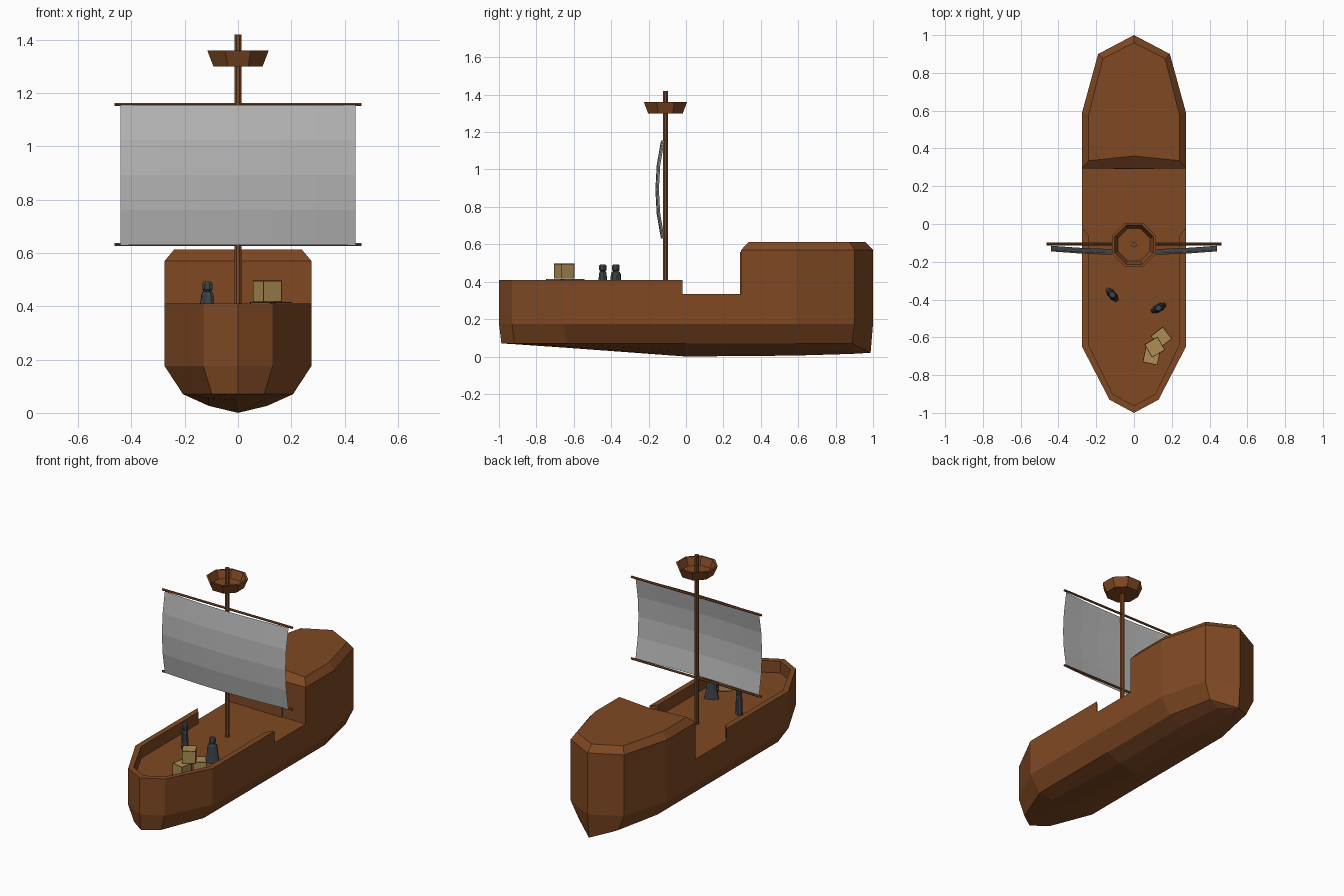
import bpy, bmesh, math
from mathutils import Matrix

if "Cube" in bpy.data.objects:
    bpy.data.objects.remove(bpy.data.objects["Cube"])


def material(name, rgb):
    m = bpy.data.materials.new(name)
    m.diffuse_color = (*rgb, 1)
    m.use_nodes = True
    m.node_tree.nodes["Principled BSDF"].inputs["Base Color"].default_value = m.diffuse_color
    return m


WOOD = material("brown wood", (0.215, 0.066, 0.017))
TRIM = material("dark wood trim", (0.10, 0.040, 0.010))
SAIL = material("grey sailcloth", (0.47, 0.47, 0.47))
CRATE = material("tan crate wood", (0.42, 0.27, 0.09))
CLOTH = material("charcoal cloth", (0.05, 0.06, 0.07))


def finish(name, bm, *mats, fix=True):
    if fix:
        bmesh.ops.remove_doubles(bm, verts=bm.verts, dist=1e-5)
        bmesh.ops.recalc_face_normals(bm, faces=bm.faces)
    me = bpy.data.meshes.new(name)
    bm.to_mesh(me)
    bm.free()
    for m in mats:
        me.materials.append(m)
    ob = bpy.data.objects.new(name, me)
    bpy.context.collection.objects.link(ob)
    return ob


def loft(name, rings, mat, caps=True):
    """Skin a row of closed rings, optionally capping both ends."""
    bm = bmesh.new()
    rows = [[bm.verts.new(p) for p in r] for r in rings]
    n = len(rows[0])
    for a, b in zip(rows, rows[1:]):
        for i in range(n):
            j = (i + 1) % n
            bm.faces.new((a[i], a[j], b[j], b[i]))
    if caps:
        bm.faces.new(rows[0][::-1])
        bm.faces.new(rows[-1])
    return finish(name, bm, mat)


def lathe(name, profile, sides, mat, loc, turn=0.0):
    """Stack of elliptical rings from (rx, ry, z) rows, turned about z."""
    step = 2 * math.pi / sides
    rings = [[(rx * math.cos((i + .5) * step), ry * math.sin((i + .5) * step), z)
              for i in range(sides)] for rx, ry, z in profile]
    ob = loft(name, rings, mat)
    ob.location = loc
    ob.rotation_euler.z = turn
    return ob


DECK, RAIL, MAST_Y = 0.335, 0.41, -0.11

# Hull: cross-sections along y, (y, half width, keel z)
stations = [(-1, 0, .07), (-.93, .13, .066), (-.65, .275, .047), (0, .275, 0),
            (.59, .275, .005), (.9, .19, .014), (1, 0, .02)]
rings = []
for y, w, k in stations:
    yl = y * .987
    chine = k if w == 0 else .07
    half = [(w, y, DECK), (w, y, .175), (.75 * w, yl, chine),
            (.4 * w, yl, k + (chine - k) * .38)]
    rings.append(half + [(0, yl, k)] + [(-x, yy, z) for x, yy, z in reversed(half)])
loft("hull", rings, WOOD, caps=False)

# Bulwark around the bow: (outer x, y, inner x, y)
wall = [(.275, -.02, .24, -.06), (.275, -.65, .24, -.64),
        (.13, -.93, .112, -.90), (0, -1, 0, -.962)]
wall += [(-a, b, -c, d) for a, b, c, d in reversed(wall[:-1])]
loft("bow_bulwark", [[(a, b, DECK), (a, b, RAIL), (c, d, RAIL), (c, d, DECK)]
                     for a, b, c, d in wall], WOOD)

# Stern cabin with chamfered roof
def mirrored(half):
    return half + [(-x, y) for x, y in reversed(half) if x > 0]

plan = mirrored([(0, .295), (.275, .295), (.275, .59), (.19, .9), (0, 1)])
roof = mirrored([(0, .36), (.24, .335), (.24, .58), (.165, .875), (0, .96)])
loft("stern_cabin", [[(x, y, DECK) for x, y in plan], [(x, y, .57) for x, y in plan],
                     [(x, y, .612) for x, y in roof]], WOOD)

# Cabin double door, thin plates
for side, name in ((-1, "left_door"), (1, "right_door")):
    bm = bmesh.new()
    bmesh.ops.create_cube(bm, size=1, matrix=Matrix.Translation((side * .055, .293, .4475))
                          @ Matrix.Diagonal((.109, .006, .225, 1)))
    finish(name, bm, WOOD)

# Mast and lookout basket
lathe("mast", [(.014, .014, DECK - .01), (.014, .014, 1.42)], 8, WOOD, (0, MAST_Y, 0))
lathe("lookout_basket", [(.1, .1, 1.30), (.125, .125, 1.36), (.112, .112, 1.36),
                         (.092, .092, 1.312)], 8, WOOD, (0, MAST_Y, 0))

# Yards
for z, name in ((1.157, "upper_yard"), (.632, "lower_yard")):
    ob = lathe(name, [(.007, .007, -.463), (.007, .007, .463)], 6, WOOD, (0, -.106, z))
    ob.rotation_euler.y = math.pi / 2

# Billowing sail
bm = bmesh.new()
bmesh.ops.create_grid(bm, x_segments=6, y_segments=4, size=1)
for v in bm.verts:
    u, t = v.co.x, v.co.y
    v.co = (.44 * u, -.115 - .03 * (1 - t * t) - .019 * (1 - u * u), .892 + .262 * t)
finish("sail", bm, SAIL, fix=False)

# Crates with dark framed edges
for i, (x, y, z, deg) in enumerate([(.145, -.60, DECK, 38), (.093, -.70, DECK, -12),
                                    (.11, -.652, DECK + .081, 30)]):
    bm = bmesh.new()
    bmesh.ops.create_cube(bm, size=.08)
    inner = list(bm.faces)
    rim = bmesh.ops.inset_individual(bm, faces=inner, thickness=.005, depth=-.002)["faces"]
    for f in rim:
        f.material_index = 1
    for f in inner:
        f.material_index = 0
    ob = finish(f"crate_{i + 1}", bm, CRATE, TRIM)
    ob.location = (x, y, z + .04)
    ob.rotation_euler.z = math.radians(deg)

# Two robed crew figures
robe = [(.046, .022, 0), (.036, .02, .05), (.031, .019, .105), (.024, .016, .118),
        (.015, .013, .121), (.022, .019, .127), (.022, .019, .15), (.016, .014, .158)]
for x, y, deg, name in ((-.115, -.375, -50, "left_crew_figure"),
                        (.13, -.445, 27, "right_crew_figure")):
    lathe(name, robe, 8, CLOTH, (x, y, DECK), math.radians(deg))
